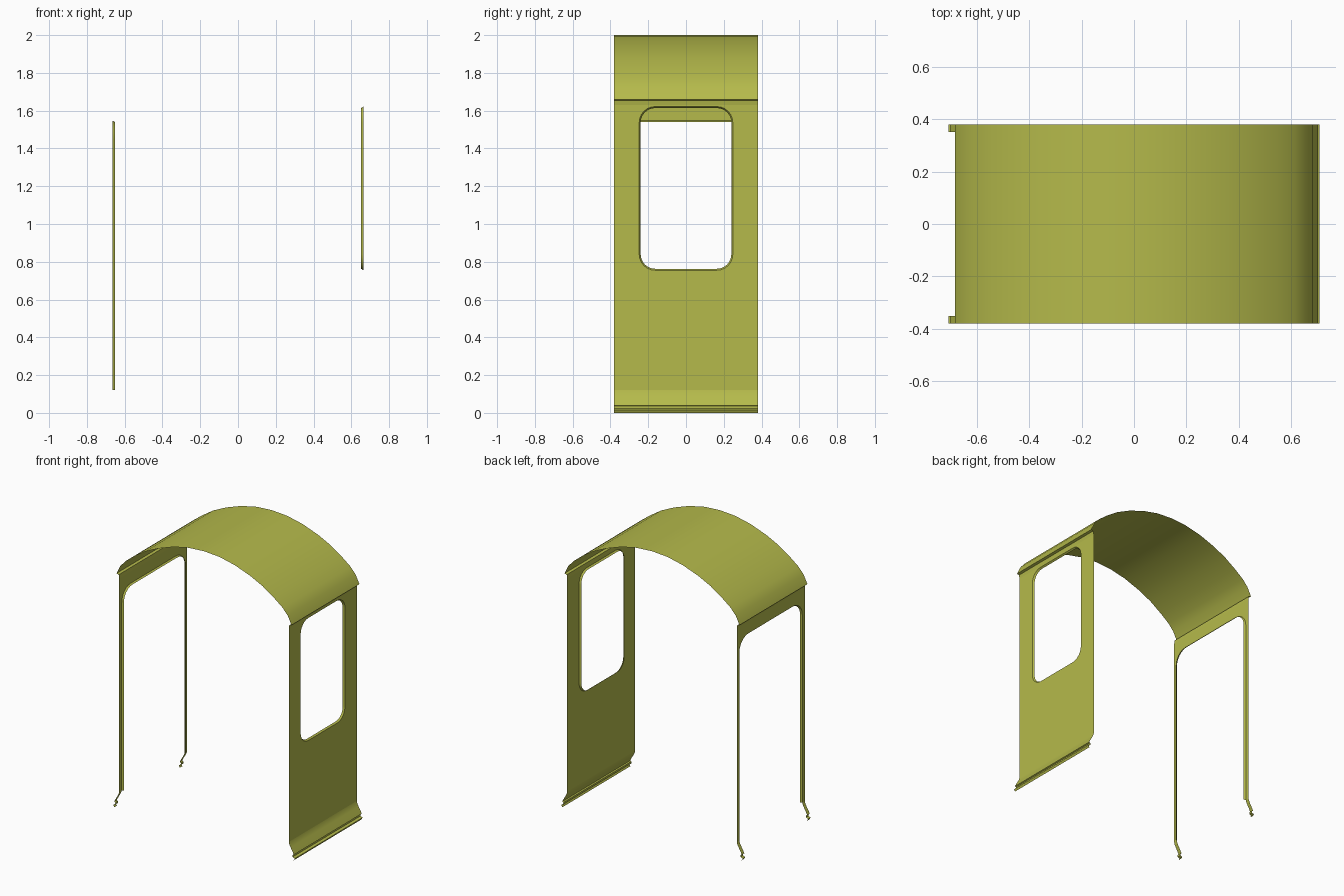
import bpy, bmesh, math

cube = bpy.data.objects.get("Cube")
if cube:
    bpy.data.objects.remove(cube, do_unlink=True)

# Single paint colour
paint = bpy.data.materials.new("olive yellow paint")
paint.use_nodes = True
COLOUR = (0.46, 0.49, 0.07, 1)
paint.diffuse_color = COLOUR
paint.node_tree.nodes["Principled BSDF"].inputs["Base Color"].default_value = COLOUR

HALF = 0.38            # half depth of the shell
WALL = 0.664           # x of the side walls
SILL, EAVE = 0.12, 1.63


def finish(name, bm, smooth=False):
    mesh = bpy.data.meshes.new(name)
    bm.to_mesh(mesh)
    bm.free()
    mesh.materials.append(paint)
    obj = bpy.data.objects.new(name, mesh)
    bpy.context.collection.objects.link(obj)
    if smooth:
        bpy.ops.object.select_all(action='DESELECT')
        obj.select_set(True)
        bpy.context.view_layer.objects.active = obj
        bpy.ops.object.shade_smooth_by_angle(angle=math.radians(35))
    return obj


def sheet(name, profile, y0, y1):
    """Sweep an (x, z) profile along y."""
    bm = bmesh.new()
    rows = [[bm.verts.new((x, y, z)) for x, z in profile] for y in (y0, y1)]
    for i in range(len(profile) - 1):
        bm.faces.new((rows[0][i], rows[0][i + 1], rows[1][i + 1], rows[1][i]))
    return finish(name, bm, True)


def rounded_rect(hw, z0, z1, r, corners=4, steps=6):
    """Counter-clockwise (y, z) loop, starting at the upper right corner."""
    centres = [(hw - r, z1 - r), (r - hw, z1 - r), (r - hw, z0 + r), (hw - r, z0 + r)]
    points = []
    for c in range(corners):
        for s in range(steps + 1):
            a = math.radians(90) * (c + s / steps)
            points.append((centres[c][0] + r * math.cos(a), centres[c][1] + r * math.sin(a)))
    return points


def panel(name, side, loops):
    """Flat wall in the plane of the side, later loops being holes."""
    bm = bmesh.new()
    edges = []
    for loop in loops:
        verts = [bm.verts.new((side * WALL, y, z)) for y, z in loop]
        edges += [bm.edges.new((verts[i - 1], v)) for i, v in enumerate(verts)]
    bmesh.ops.triangle_fill(bm, edges=edges, use_beauty=True, normal=(side, 0, 0))
    bm.normal_update()
    wrong = [f for f in bm.faces if f.normal.x * side < 0]
    bmesh.ops.reverse_faces(bm, faces=wrong)
    return finish(name, bm)


def reveal(name, side, outer, inner, closed):
    """Narrow tapered return folded inward around an opening."""
    bm = bmesh.new()
    a = [bm.verts.new((side * WALL, y, z)) for y, z in outer]
    b = [bm.verts.new((side * (WALL - 0.012), y, z)) for y, z in inner]
    for i in range(0 if closed else 1, len(a)):
        quad = (a[i - 1], a[i], b[i], b[i - 1])
        bm.faces.new(quad if side > 0 else quad[::-1])
    return finish(name, bm, True)


# Curved roof with a small folded gutter at each eave
half_roof = [(0.12, 1.992), (0.24, 1.966), (0.36, 1.923), (0.46, 1.875), (0.55, 1.815),
             (0.615, 1.765), (0.655, 1.72), (0.685, 1.66), (0.668, 1.655), (WALL, EAVE)]
roof = [(-x, z) for x, z in reversed(half_roof)] + [(0, 2.0)] + half_roof
sheet("roof", roof, -HALF, HALF)

# Flared skirt with a folded bottom lip, full width under the window
skirt = [(WALL, SILL), (0.668, 0.105), (0.678, 0.085), (0.69, 0.065), (0.703, 0.04),
         (0.694, 0.036), (0.694, 0.022), (0.71, 0.015), (0.702, 0)]
sheet("window_skirt", skirt, -HALF, HALF)

# Window wall
window = rounded_rect(0.248, 0.755, 1.622, 0.085)
corners = [(-HALF, SILL), (HALF, SILL), (HALF, EAVE), (-HALF, EAVE)]
panel("window_wall", 1, [corners, window])
reveal("window_reveal", 1, window, rounded_rect(0.24, 0.763, 1.614, 0.077), True)

# Doorway wall: two slim posts joined by a header
def arch(hw, top, r):
    return [(hw, SILL)] + rounded_rect(hw, SILL, top, r, corners=2) + [(-hw, SILL)]

doorway = arch(0.352, 1.547, 0.1)
panel("doorway_wall", -1, [doorway + [(-HALF, SILL), (-HALF, EAVE), (HALF, EAVE), (HALF, SILL)]])
reveal("doorway_reveal", -1, doorway, arch(0.345, 1.54, 0.093), False)

# Flared feet of the doorway posts
mirrored = [(-x, z) for x, z in reversed(skirt)]
for name, y0, y1 in (("front_post_foot", -HALF, -0.352), ("back_post_foot", 0.352, HALF)):
    sheet(name, mirrored, y0, y1)
